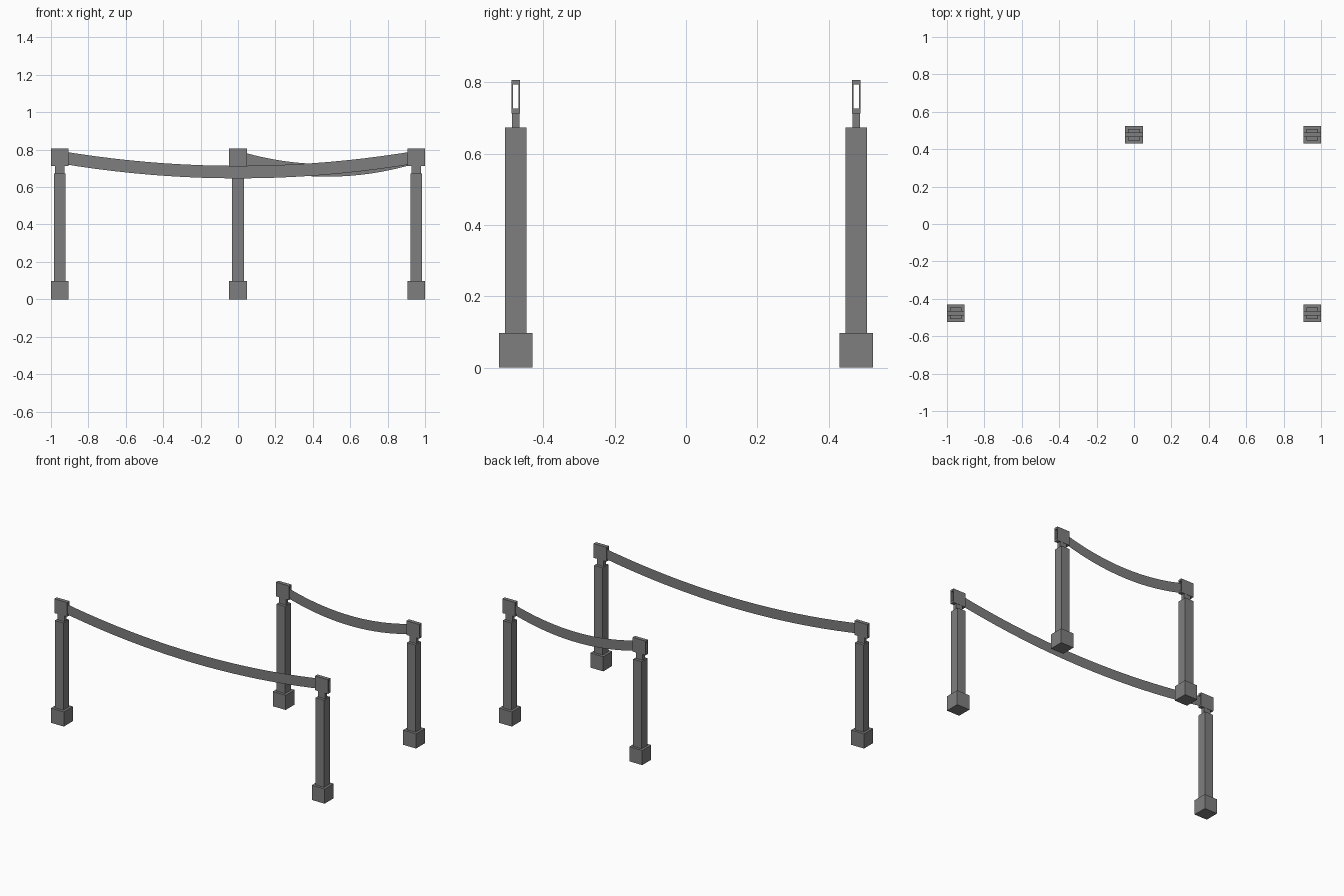
import bpy

cube = bpy.data.objects.get("Cube")
if cube:
    bpy.data.objects.remove(cube, do_unlink=True)

# Single painted-metal grey
grey = bpy.data.materials.new("mid_grey")
grey.use_nodes = True
colour = (0.21, 0.21, 0.21, 1)
grey.diffuse_color = colour
grey.node_tree.nodes["Principled BSDF"].inputs["Base Color"].default_value = colour


def box(name, x, y, z0, z1, width, depth):
    """Axis-aligned box standing between heights z0 and z1."""
    bpy.ops.mesh.primitive_cube_add(size=1, location=(x, y, (z0 + z1) / 2))
    ob = bpy.context.object
    ob.name = name
    ob.scale = (width, depth, z1 - z0)
    bpy.ops.object.transform_apply(location=False, rotation=False, scale=True)
    ob.data.materials.append(grey)
    return ob


def frame_head(name, x, y):
    """Slotted holder: a rectangular ring extruded along x, open at both ends."""
    half_w = 0.047
    outer = [(-0.0125, 0.712), (0.0125, 0.712), (0.0125, 0.806), (-0.0125, 0.806)]
    inner = [(-0.008, 0.726), (0.008, 0.726), (0.008, 0.793), (-0.008, 0.793)]
    verts = [(sx * half_w, py, pz) for sx in (-1, 1)
             for ring in (outer, inner) for py, pz in ring]
    faces = []
    for i in range(4):
        j = (i + 1) % 4
        faces += [(i, i + 4, j + 4, j),              # right end
                  (i + 8, j + 8, j + 12, i + 12),    # left end
                  (i, j, j + 8, i + 8),              # outside
                  (i + 4, i + 12, j + 12, j + 4)]    # inside
    mesh = bpy.data.meshes.new(name)
    mesh.from_pydata(verts, [], faces)
    mesh.materials.append(grey)
    ob = bpy.data.objects.new(name, mesh)
    ob.location = (x, y, 0)
    bpy.context.collection.objects.link(ob)


def post(name, x, y):
    box(name + "_foot", x, y, 0, 0.097, 0.094, 0.094)
    box(name + "_shaft", x, y, 0.097, 0.673, 0.062, 0.06)
    box(name + "_neck", x, y, 0.673, 0.712, 0.05, 0.022)
    frame_head(name + "_head", x, y)


def band(name, x0, x1, y, z_mid, steps=20):
    """Thin strap sagging in a parabola between two heads."""
    z_end, half_h = 0.76, 0.0335
    verts = []
    for i in range(steps + 1):
        t = i / steps
        z = z_mid + (z_end - z_mid) * (2 * t - 1) ** 2
        x = x0 + (x1 - x0) * t
        verts += [(x, y, z - half_h), (x, y, z + half_h)]
    faces = [(2 * i, 2 * i + 2, 2 * i + 3, 2 * i + 1) for i in range(steps)]
    mesh = bpy.data.meshes.new(name)
    mesh.from_pydata(verts, [], faces)
    mesh.materials.append(grey)
    bpy.context.collection.objects.link(bpy.data.objects.new(name, mesh))


X, Y = 0.953, 0.477
post("front_right_post", -X, -Y)
post("front_left_post", X, -Y)
post("back_middle_post", 0, Y)
post("back_left_post", X, Y)

band("front_long_band", -X, X, -Y, 0.68)
band("back_short_band", 0, X, Y, 0.689)
